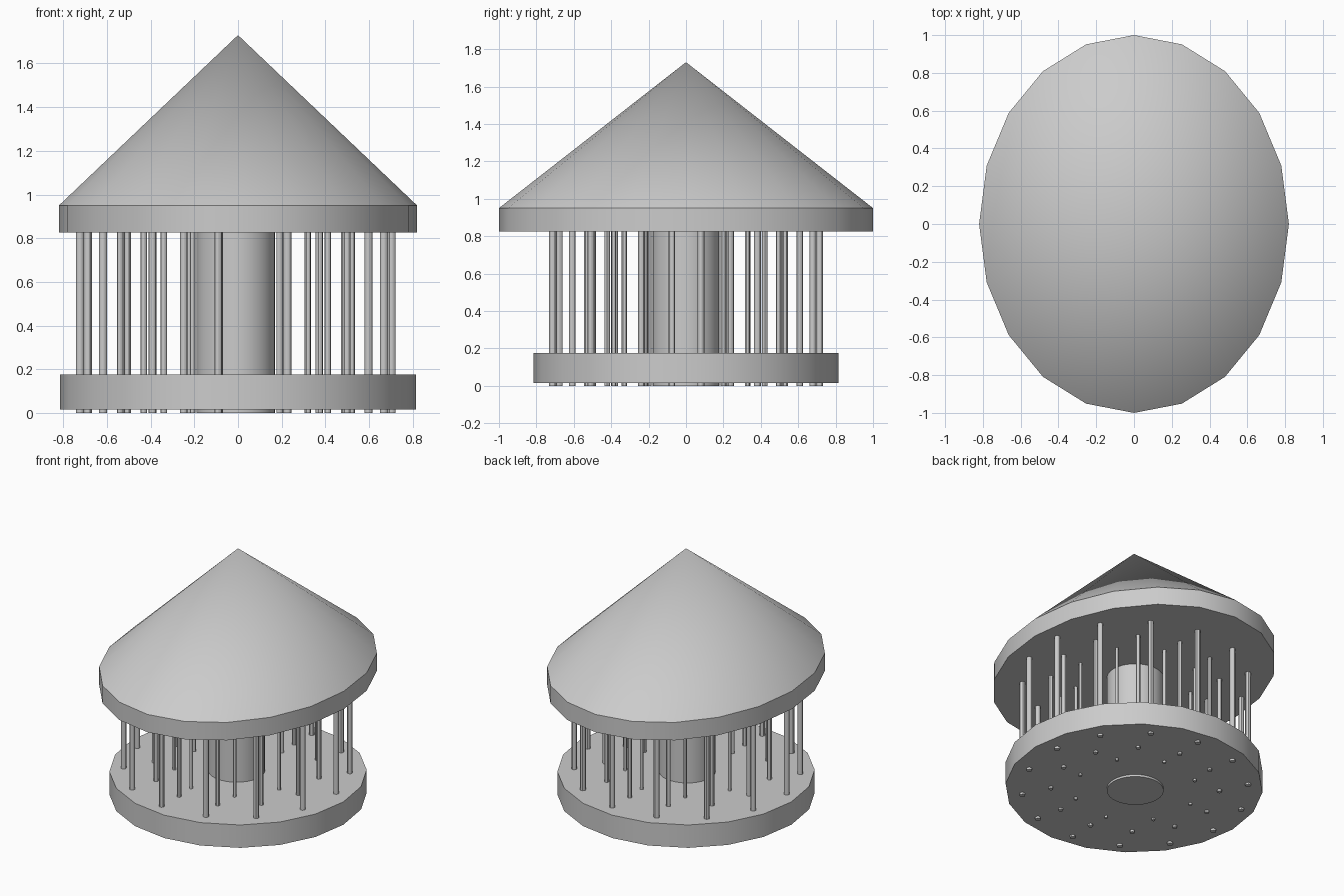
import bpy
import bmesh
from math import sin, cos, pi, radians

cube = bpy.data.objects.get("Cube")
if cube:
    bpy.data.objects.remove(cube, do_unlink=True)

grey = bpy.data.materials.new("light_grey")
grey.use_nodes = True
COLOUR = (0.6, 0.6, 0.6, 1)
grey.diffuse_color = COLOUR
grey.node_tree.nodes["Principled BSDF"].inputs["Base Color"].default_value = COLOUR


def lathe(name, profile, sides, centre=(0, 0), stretch=(1, 1)):
    """Closed solid from (radius, z) points, bottom to top; radius 0 makes a tip."""
    bm = bmesh.new()
    rings = []
    for r, z in profile:
        count = sides if r else 1
        rings.append([bm.verts.new((centre[0] + stretch[0] * r * cos(2 * pi * i / sides),
                                    centre[1] + stretch[1] * r * sin(2 * pi * i / sides), z))
                      for i in range(count)])
    bm.faces.new(rings[0][::-1])
    for low, high in zip(rings, rings[1:]):
        for i in range(sides):
            j = (i + 1) % sides
            if len(high) == 1:
                bm.faces.new((low[i], low[j], high[0]))
            else:
                bm.faces.new((low[i], low[j], high[j], high[i]))
    if len(rings[-1]) > 1:
        bm.faces.new(rings[-1])
    mesh = bpy.data.meshes.new(name)
    bm.to_mesh(mesh)
    bm.free()
    obj = bpy.data.objects.new(name, mesh)
    bpy.context.collection.objects.link(obj)
    mesh.materials.append(grey)
    bpy.ops.object.select_all(action='DESELECT')
    obj.select_set(True)
    bpy.context.view_layer.objects.active = obj
    bpy.ops.object.shade_smooth_by_angle(angle=radians(30))
    return obj


# Round platform and oval pointed roof
lathe("platform", [(0.816, 0.015), (0.816, 0.175)], 20)
lathe("roof", [(1, 0.825), (1, 0.95), (0, 1.73)], 20, stretch=(0.82, 1))

# Central column
HUB = (-0.01, 0)
lathe("central_column", [(0.18, 0), (0.18, 0.83)], 32, HUB)

# Three rings of poles: name, count, ring radius, pole radius, start angle
for name, count, ring, radius, start in (
        ("outer_pole", 14, 0.718, 0.018, 6.4),
        ("middle_pole", 12, 0.535, 0.015, 22),
        ("inner_pole", 8, 0.395, 0.011, 33)):
    for k in range(count):
        a = radians(start) + 2 * pi * k / count
        spot = (HUB[0] + ring * cos(a), HUB[1] + ring * sin(a))
        lathe(f"{name}_{k + 1}", [(radius, 0), (radius, 0.83)], 12, spot)
